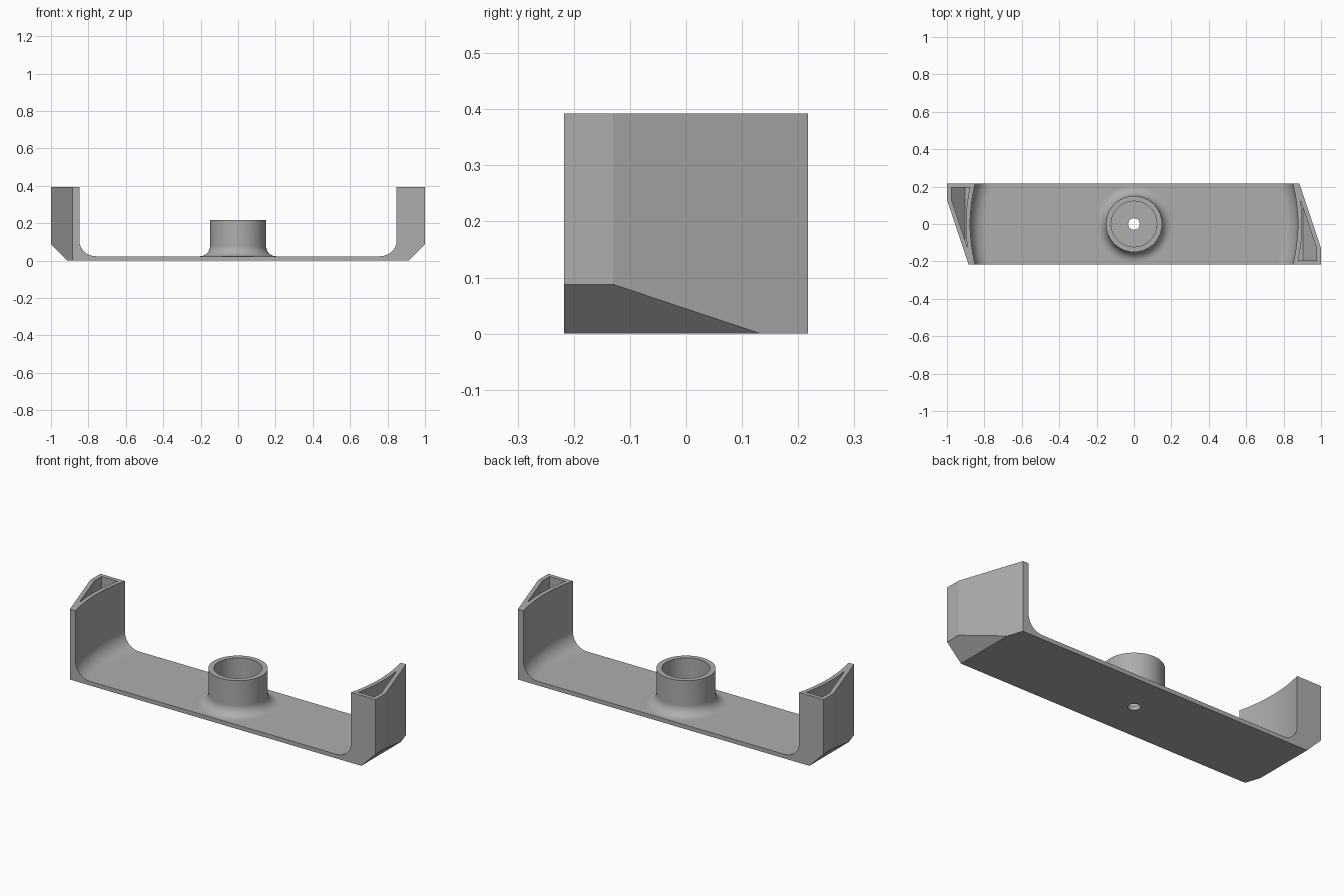
import bpy, bmesh, math
from mathutils import Vector

HALF_W, HEIGHT, WALL = 0.217, 0.392, 0.023   # half depth, overall height, wall thickness
ARC_R, FILLET = 0.876, 0.085                 # curved inner wall and its floor fillet
CHAMFER = 0.088                              # chamfer under each end
SLOPE = (1 - 0.884) / (HALF_W + 0.13)        # slant of the outer end face

if "Cube" in bpy.data.objects:
    bpy.data.objects.remove(bpy.data.objects["Cube"], do_unlink=True)

grey = bpy.data.materials.new("plain grey")
grey.use_nodes = True
colour = (0.42, 0.42, 0.42, 1)
grey.diffuse_color = colour
grey.node_tree.nodes["Principled BSDF"].inputs["Base Color"].default_value = colour


def finish(bm, name):
    bmesh.ops.remove_doubles(bm, verts=bm.verts, dist=1e-5)
    bmesh.ops.recalc_face_normals(bm, faces=bm.faces)
    mesh = bpy.data.meshes.new(name)
    bm.to_mesh(mesh)
    bm.free()
    mesh.materials.append(grey)
    obj = bpy.data.objects.new(name, mesh)
    bpy.context.collection.objects.link(obj)
    return obj


def prism(outline, z0, z1):
    bm = bmesh.new()
    face = bm.faces.new([bm.verts.new((x, y, z0)) for x, y in outline])
    new = bmesh.ops.extrude_face_region(bm, geom=[face])["geom"]
    verts = [g for g in new if isinstance(g, bmesh.types.BMVert)]
    bmesh.ops.translate(bm, verts=verts, vec=(0, 0, z1 - z0))
    return bm


def slice_off(bm, point, normal):
    geom = bm.verts[:] + bm.edges[:] + bm.faces[:]
    bmesh.ops.bisect_plane(bm, geom=geom, plane_co=point, plane_no=normal, clear_outer=True)
    bmesh.ops.holes_fill(bm, edges=[e for e in bm.edges if e.is_boundary])


def revolve(profile, name, steps=128):
    bm = bmesh.new()
    verts = [bm.verts.new((r, 0, z)) for r, z in profile]
    edges = [bm.edges.new((a, b)) for a, b in zip(verts, verts[1:] + verts[:1])]
    bmesh.ops.spin(bm, geom=verts + edges, cent=(0, 0, 0), axis=(0, 0, 1),
                   angle=math.tau, steps=steps)
    bmesh.ops.remove_doubles(bm, verts=bm.verts, dist=1e-5)
    loose = [e for e in bm.edges if not e.link_faces]
    bmesh.ops.delete(bm, geom=loose, context='EDGES')
    return finish(bm, name)


def arc(cx, cz, radius, a0, a1, n=10):
    return [(cx + radius * math.cos(math.radians(a0 + (a1 - a0) * i / n)),
             cz + radius * math.sin(math.radians(a0 + (a1 - a0) * i / n))) for i in range(n + 1)]


def cut(target, cutter):
    cutter.hide_render = True
    mod = target.modifiers.new("cut", 'BOOLEAN')
    mod.operation, mod.solver, mod.object = 'DIFFERENCE', 'EXACT', cutter
    bpy.context.view_layer.objects.active = target
    bpy.ops.object.modifier_apply(modifier=mod.name)
    bpy.data.objects.remove(cutter, do_unlink=True)


def smooth(obj):
    bpy.ops.object.select_all(action='DESELECT')
    obj.select_set(True)
    bpy.context.view_layer.objects.active = obj
    bpy.ops.object.shade_smooth_by_angle(angle=math.radians(15))
    mod = obj.modifiers.new("even shading", 'WEIGHTED_NORMAL')
    mod.keep_sharp = True


# Bracket block: slanted ends, chamfered below
half = [(1, -HALF_W), (1, -0.13), (0.884, HALF_W)]
bm = prism(half + [(-x, -y) for x, y in half], 0, HEIGHT)
for s in (1, -1):
    slice_off(bm, Vector((s * (1 - CHAMFER), 0, 0)), Vector((s, 0, -1)))
bracket = finish(bm, "bracket")

# Open middle with curved walls and a rounded floor edge
cavity = [(0, 0.6), (0, WALL)] + arc(ARC_R - FILLET, WALL + FILLET, FILLET, -90, 0) + [(ARC_R, 0.6)]
cut(bracket, revolve(cavity, "cavity_cutter", 192))

# Hollow pocket in each end, floor following the chamfer
for s in (1, -1):
    inner_r = ARC_R + WALL
    y0 = -HALF_W + WALL
    back = WALL * math.hypot(1, SLOPE)
    edge = lambda y: 1 - SLOPE * (y + 0.13) - back
    tip = y0
    while edge(tip + 0.001) > math.sqrt(inner_r ** 2 - (tip + 0.001) ** 2):
        tip += 0.001
    ys = [tip + (y0 - tip) * i / 16 for i in range(17)]
    outline = [(math.sqrt(inner_r ** 2 - y * y), y) for y in ys]
    outer = 1 - WALL
    outline += [(outer, y0), (outer, -0.13 + (1 - back - outer) / SLOPE)]
    bm = prism([(s * x, s * y) for x, y in outline], WALL, 0.6)
    slice_off(bm, Vector((s * (1 - CHAMFER - WALL * math.sqrt(2)), 0, 0)), Vector((s, 0, -1)))
    cut(bracket, finish(bm, "pocket_cutter"))

# Screw hole through the floor
cut(bracket, revolve([(0, -0.1), (0.031, -0.1), (0.031, 0.1), (0, 0.1)], "hole_cutter", 48))
smooth(bracket)

# Central socket with a flared foot
flare = 0.055
foot = arc(0.15 + flare, WALL + flare, flare, 180, 270)
socket = revolve([(0.122, 0.012), (0.122, 0.217), (0.15, 0.217)] + foot + [(0.2, 0.012)], "socket", 96)
smooth(socket)
